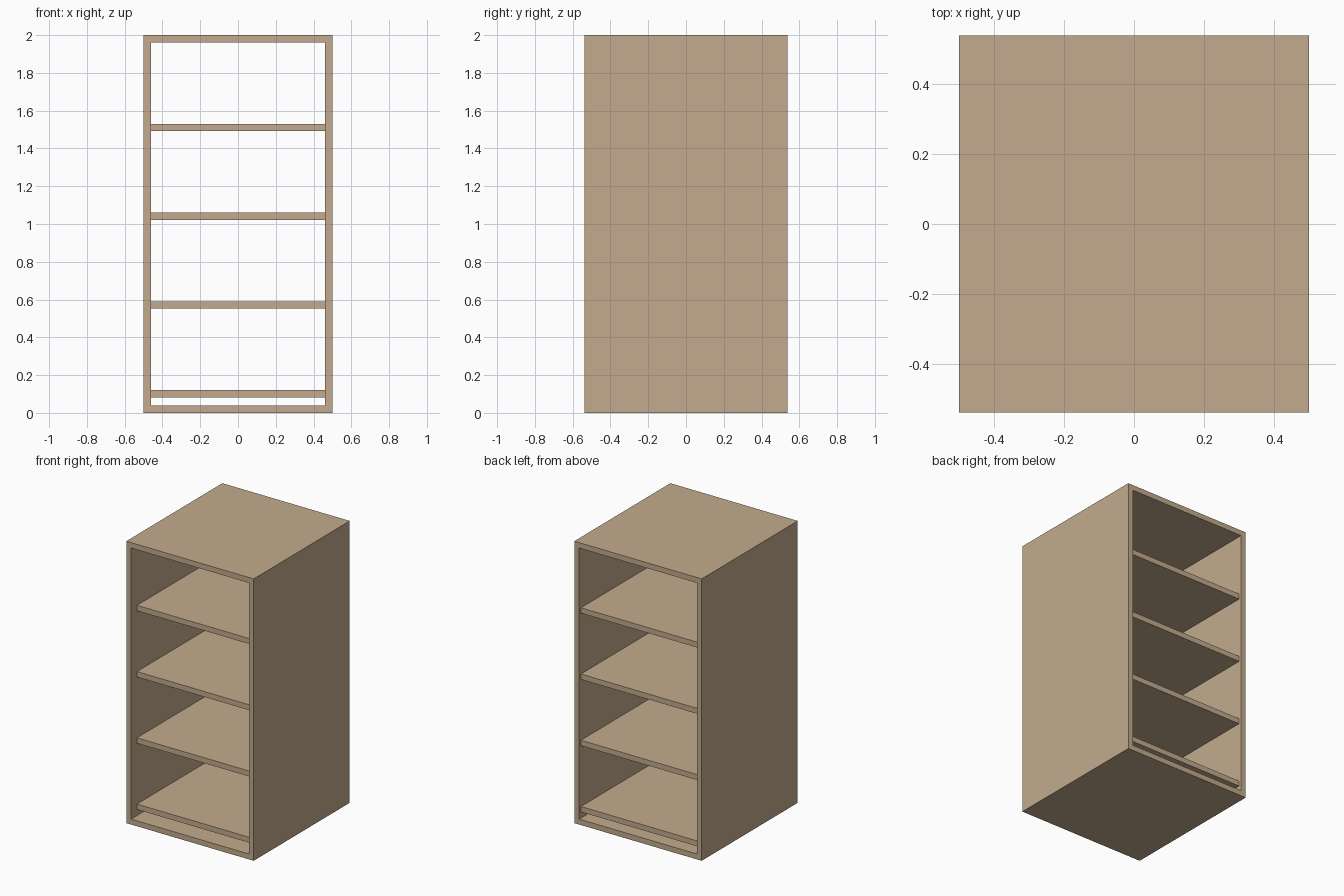
import bpy

if "Cube" in bpy.data.objects:
    bpy.data.objects.remove(bpy.data.objects["Cube"])

wood = bpy.data.materials.new("light_wood")
wood.diffuse_color = (0.546, 0.407, 0.270, 1)
wood.use_nodes = True
wood.node_tree.nodes["Principled BSDF"].inputs["Base Color"].default_value = wood.diffuse_color

W, D, H, T = 1.0, 1.077, 2.0, 0.0385   # cabinet size and board thickness


def board(name, lo, hi):
    """Flat board spanning two opposite corners."""
    bpy.ops.mesh.primitive_cube_add(size=1, location=[(a + b) / 2 for a, b in zip(lo, hi)])
    ob = bpy.context.object
    ob.name = name
    ob.scale = [b - a for a, b in zip(lo, hi)]
    bpy.ops.object.transform_apply(location=False, rotation=False, scale=True)
    ob.data.materials.append(wood)
    return ob


x, y, inner = W / 2, D / 2, W / 2 - T

# Side panels run the full height
board("left_side", (-x, -y, 0), (-inner, y, H))
board("right_side", (inner, -y, 0), (x, y, H))

# Bottom and top panels fit between the sides
board("bottom_panel", (-inner, -y, 0), (inner, y, T))
board("top_panel", (-inner, -y, H - T), (inner, y, H))

# Four shelves, set back from the front and slightly from the open back
for i in range(4):
    z = 0.082 + 0.47 * i
    board(f"shelf_{i + 1}", (-inner, -y + 0.065, z), (inner, y - 0.02, z + T))
